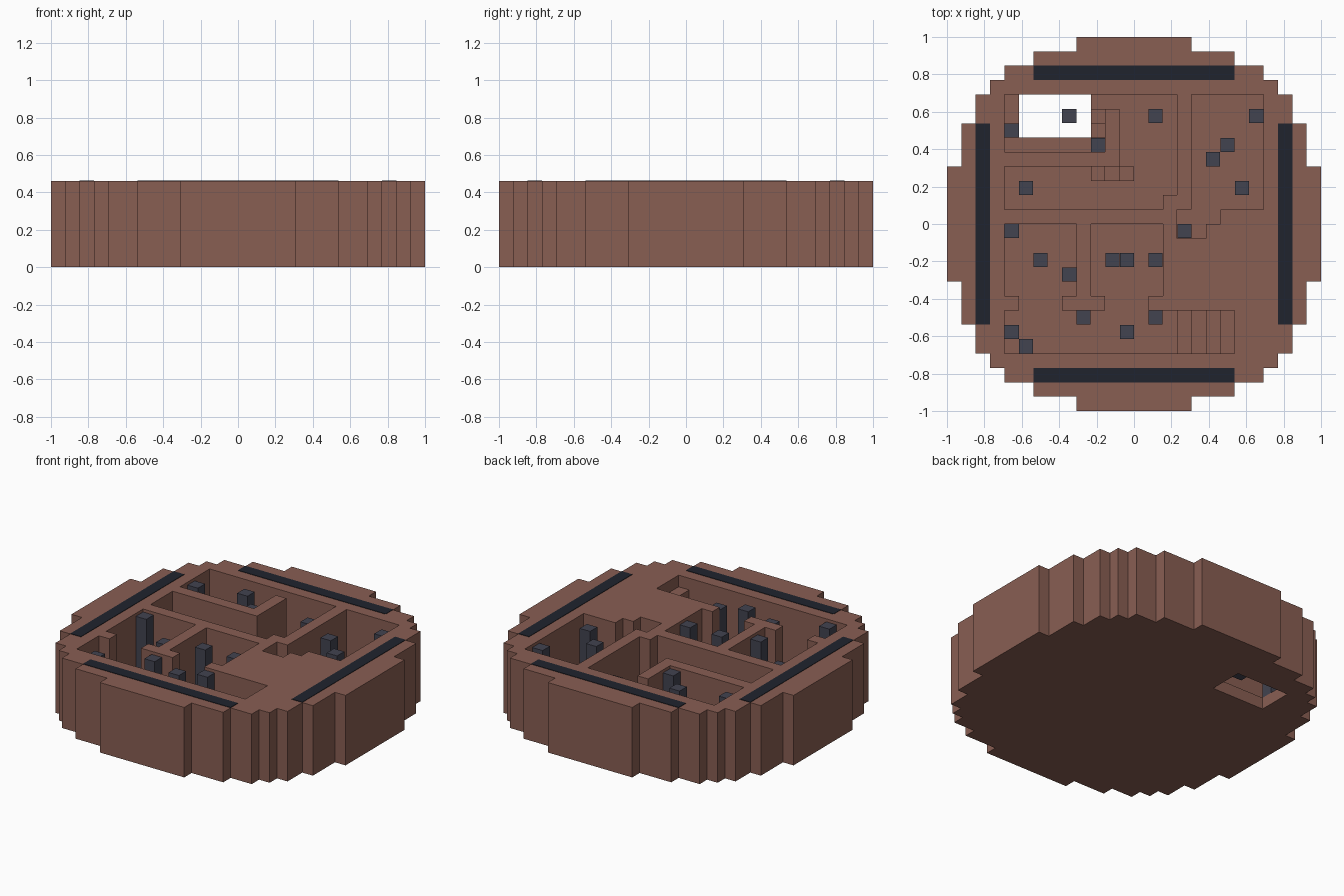
import bpy, bmesh, math

if "Cube" in bpy.data.objects:
    bpy.data.objects.remove(bpy.data.objects["Cube"], do_unlink=True)

U = 1 / 13          # one block
TOP, FLOOR = 6, 1   # heights in blocks


def material(name, rgb):
    m = bpy.data.materials.new(name)
    m.use_nodes = True
    m.diffuse_color = (*rgb, 1)
    bsdf = m.node_tree.nodes["Principled BSDF"]
    bsdf.inputs["Base Color"].default_value = (*rgb, 1)
    bsdf.inputs["Roughness"].default_value = 0.9
    return m


clay = material("brown clay", (0.25, 0.112, 0.086))
slate = material("slate grey", (0.054, 0.056, 0.08))
black = material("blue black", (0.0144, 0.0176, 0.027))


def finish(name, bm, mat):
    mesh = bpy.data.meshes.new(name)
    bm.to_mesh(mesh)
    bm.free()
    mesh.materials.append(mat)
    obj = bpy.data.objects.new(name, mesh)
    bpy.context.collection.objects.link(obj)
    return obj


def box(name, x0, x1, y0, y1, z0, z1, mat):
    bm = bmesh.new()
    bmesh.ops.create_cube(bm, size=1)
    for v in bm.verts:
        v.co.x = (x1 if v.co.x > 0 else x0) * U
        v.co.y = (y1 if v.co.y > 0 else y0) * U
        v.co.z = (z1 if v.co.z > 0 else z0) * U
    return finish(name, bm, mat)


# Height map of the stepped round slab: later rectangles override earlier ones
height = {}


def paint(x0, x1, y0, y1, z):
    for x in range(x0, x1):
        for y in range(y0, y1):
            height[x, y] = z


# Stepped round outline
for hx, hy in ((13, 4), (12, 7), (11, 9), (10, 10), (9, 11), (7, 12), (4, 13)):
    paint(-hx, hx, -hy, hy, TOP)

# Front hall with two rooms and their doorways
for room in ((-9, 7, -9, -6), (-9, -4, -5, 0), (-8, -5, -6, -5),
             (-3, 2, -5, 0), (-2, 1, -6, -5)):
    paint(*room, FLOOR)
# Back room, its corner block and L-shaped inner wall
paint(-9, 3, 1, 9, FLOOR)
paint(2, 3, 1, 2, TOP)
paint(-9, -1, 4, 5, TOP)
paint(-2, -1, 4, 8, TOP)
# Side room with stepped corner
for room in ((4, 9, 1, 9), (3, 6, 0, 1), (3, 5, -1, 0)):
    paint(*room, FLOOR)
# Staircases
for i in range(4):
    paint(3 + i, 4 + i, -9, -6, 2 + i)
for i in range(3):
    paint(-1 - i, -i, 3, 4, 2 + i)
    paint(-3, -2, 7 - i, 8 - i, 2 + i)
# Opening through the floor
paint(-8, -3, 6, 9, 0)

# Turn the height map into one solid
bm = bmesh.new()


def quad(*pts):
    bm.faces.new([bm.verts.new([c * U for c in p]) for p in pts])


for (x, y), h in height.items():
    if h == 0:
        continue
    X, Y = x + 1, y + 1
    quad((x, y, h), (X, y, h), (X, Y, h), (x, Y, h))
    quad((x, y, 0), (x, Y, 0), (X, Y, 0), (X, y, 0))
    sides = (((x, y - 1), (x, y), (X, y)), ((X, y), (X, y), (X, Y)),
             ((x, Y), (X, Y), (x, Y)), ((x - 1, y), (x, Y), (x, y)))
    for cell, a, b in sides:
        for z in range(height.get(cell, 0), h):
            quad((*a, z), (*b, z), (*b, z + 1), (*a, z + 1))
bmesh.ops.remove_doubles(bm, verts=bm.verts, dist=U / 100)
bmesh.ops.dissolve_limit(bm, angle_limit=math.radians(1),
                         verts=bm.verts, edges=bm.edges)
finish("carved_slab", bm, clay)

# Dark strips along the four rims
LIFT = 0.04
for s, side in ((1, "left"), (-1, "right")):
    a, b = sorted((10 * s, 11 * s))
    box(side + "_rim_strip", a, b, -7, 7, TOP - LIFT, TOP + LIFT, black)
for s, side in ((1, "back"), (-1, "front")):
    a, b = sorted((10 * s, 11 * s))
    box(side + "_rim_strip", -7, 7, a, b, TOP - LIFT, TOP + LIFT, black)

# Square posts standing in the rooms: tall, then short
tall = ((-9, 6), (-5, 7), (8, 7), (-3, 5), (5, 4), (7, 2), (-9, -1), (-2, -3),
        (1, -3), (-5, -4), (-4, -7), (-1, -8), (1, -7), (-8, -9))
short = ((-8, 2), (6, 5), (-7, -3), (-1, -3), (3, -1), (-9, -8))
INSET = 0.01
for kind, cells, z in (("tall", tall, 5.75), ("middle", ((1, 7),), 4.9),
                       ("short", short, 2)):
    for x, y in cells:
        box(kind + "_post", x + INSET, x + 1 - INSET, y + INSET, y + 1 - INSET,
            FLOOR, z, slate)
